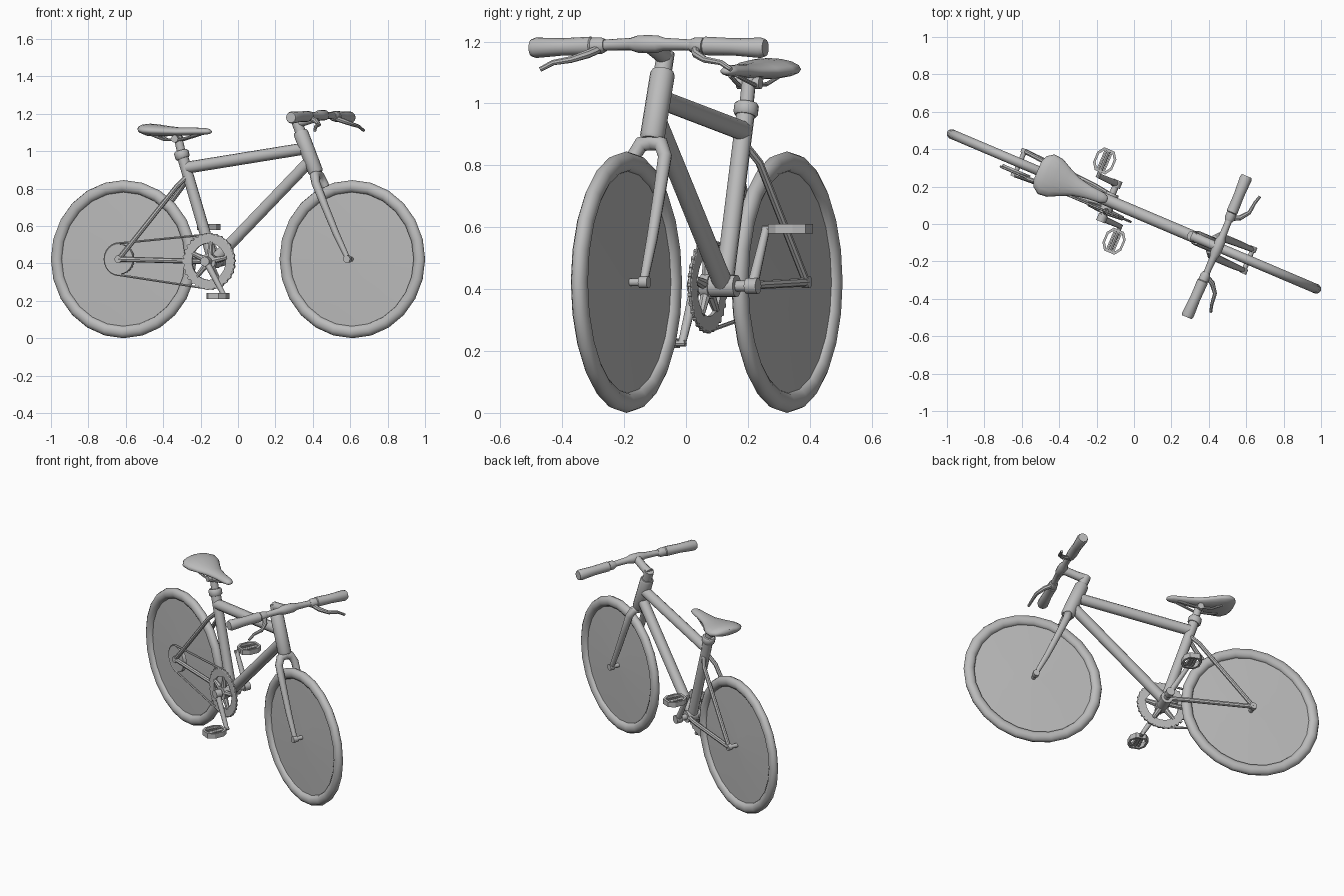
import bpy, bmesh, math
from mathutils import Vector, Matrix

if "Cube" in bpy.data.objects:
    bpy.data.objects.remove(bpy.data.objects["Cube"])

# Local frame: x = forward, y = rider's left, z = up; whole bike is turned on z
TURN = Matrix.Translation((0, 0.067, 0)) @ Matrix.Rotation(math.radians(-23), 4, 'Z')
grey = bpy.data.materials.new("plain_grey")
grey.diffuse_color = (0.5, 0.5, 0.5, 1)
grey.use_nodes = True
grey.node_tree.nodes["Principled BSDF"].inputs["Base Color"].default_value = grey.diffuse_color
TAU = math.tau


def finish(name, bm, angle=40):
    bmesh.ops.recalc_face_normals(bm, faces=bm.faces)
    me = bpy.data.meshes.new(name)
    bm.to_mesh(me)
    bm.free()
    me.materials.append(grey)
    ob = bpy.data.objects.new(name, me)
    bpy.context.collection.objects.link(ob)
    ob.matrix_world = TURN
    bpy.ops.object.select_all(action='DESELECT')
    ob.select_set(True)
    bpy.context.view_layer.objects.active = ob
    bpy.ops.object.shade_smooth_by_angle(angle=math.radians(angle))
    return ob


def loft(bm, rings, closed=False):
    """Skin a list of equal-length point rings; cap the ends unless closed."""
    vs = [[bm.verts.new(p) for p in r] for r in rings]
    n, m = len(vs[0]), len(vs)
    for i in range(m if closed else m - 1):
        a, b = vs[i], vs[(i + 1) % m]
        for k in range(n):
            bm.faces.new((a[k], a[(k + 1) % n], b[(k + 1) % n], b[k]))
    if not closed:
        bm.faces.new(vs[0])
        bm.faces.new(vs[-1])


def tube(name, pts, radii, n=12, closed=False):
    """Round tube along a path, with one radius or one per point."""
    pts = [Vector(p) for p in pts]
    m = len(pts)
    if not isinstance(radii, (list, tuple)):
        radii = [radii] * m
    rings, side = [], None
    for i, p in enumerate(pts):
        prev = pts[i - 1] if (i or closed) else p
        nxt = pts[(i + 1) % m] if (i < m - 1 or closed) else p
        t = ((nxt - p).normalized() + (p - prev).normalized()).normalized()
        if side is None:
            side = t.cross(Vector((0, 0, 1)) if abs(t.z) < .9 else Vector((0, 1, 0)))
        side = (side - t * side.dot(t)).normalized()
        up = t.cross(side)
        rings.append([p + radii[i] * (side * math.cos(TAU * k / n) + up * math.sin(TAU * k / n))
                      for k in range(n)])
    bm = bmesh.new()
    loft(bm, rings, closed)
    return finish(name, bm)


def ring_section(bm, cx, cz, profile, n):
    """Revolve a closed (radius, y) profile about a sideways axis."""
    loft(bm, [[(cx + r(i) * math.cos(TAU * i / n) if callable(r) else cx + r * math.cos(TAU * i / n), y,
                cz + (r(i) if callable(r) else r) * math.sin(TAU * i / n)) for r, y in profile]
              for i in range(n)], closed=True)


def mirrored(pts):
    return [(x, -y, z) for x, y, z in pts]


# Wheels: tyre, filled disc and axle
AX, AZ = 0.664, 0.4225
for label, x in (("rear", -AX), ("front", AX)):
    bm = bmesh.new()
    ring_section(bm, x, AZ, [(0.3895 + .033 * math.cos(TAU * k / 10), .027 * math.sin(TAU * k / 10))
                             for k in range(10)], 24)
    finish(label + "_tyre", bm, 60)
    tube(label + "_disc", [(x, -.014, AZ), (x, -.004, AZ), (x, .004, AZ), (x, .014, AZ)],
         [.02, .365, .365, .02], 24)
    tube(label + "_axle", [(x, -.075, AZ), (x, .075, AZ)], .013, 10)

# Frame tubes
BX, BZ = -0.143, 0.41
tube("seat_tube", [(BX, 0, BZ), (-.325, 0, .98)], .03)
tube("seat_collar", [(-.319, 0, .96), (-.322, 0, .968), (-.33, 0, .995), (-.332, 0, 1.002)],
     [.034, .04, .04, .034])
tube("seat_post", [(-.325, 0, .98), (-.352, 0, 1.085)], .023)
tube("top_tube", [(-.295, 0, .912), (.395, 0, 1.015)], .032)
tube("down_tube", [(BX, 0, BZ), (.425, 0, .955)], .032)
tube("head_tube", [(.362, 0, 1.105), (.366, 0, 1.095), (.45, 0, .892), (.454, 0, .882)],
     [.035, .04, .04, .035], 16)
tube("bottom_bracket", [(BX, -.045, BZ), (BX, .045, BZ)], .036, 16)
for s, label in ((1, "left"), (-1, "right")):
    tube(label + "_seat_stay", [(-.288, s * .012, .868), (-.34, s * .04, .81), (-AX, s * .068, AZ)], .013, 8)
    tube(label + "_chain_stay", [(BX, s * .03, BZ), (-.25, s * .045, .412), (-AX, s * .068, AZ)], .014, 8)
    tube(label + "_dropout", [(-AX, s * .055, AZ), (-AX, s * .08, AZ)], .02, 10)
    # Fork legs arching out of the crown
    tube(label + "_fork_leg", [(.455, 0, .875), (.46, s * .035, .868), (.475, s * .055, .83),
                               (.532, s * .058, .70), (.595, s * .06, .56), (AX, s * .06, AZ)],
         [.028, .026, .023, .02, .018, .014], 10)
    tube(label + "_fork_tip", [(AX, s * .048, AZ), (AX, s * .078, AZ)], .02, 10)

# Stem, handlebar, grips and brake levers
tube("steerer", [(.366, 0, 1.095), (.338, 0, 1.165)], .029)
tube("stem", [(.338, 0, 1.15), (.40, 0, 1.165), (.487, 0, 1.192)], [.028, .025, .025])
half = [(.487, .0, 1.192), (.487, .035, 1.192), (.487, .06, 1.192), (.486, .13, 1.19), (.485, .22, 1.184)]
rad = [.029, .028, .02, .018, .018]
tube("handlebar", mirrored(half[:0:-1]) + half, rad[:0:-1] + rad)
grip = [(.484, .195, 1.186), (.484, .20, 1.186), (.483, .30, 1.183), (.481, .395, 1.18), (.481, .41, 1.18)]
lever = [(.495, .17, 1.175), (.535, .19, 1.16), (.57, .235, 1.142), (.577, .295, 1.132), (.588, .335, 1.11)]
for label, f in (("left", list), ("right", mirrored)):
    tube(label + "_grip", f(grip), [.024, .03, .028, .033, .028])
    tube(label + "_brake_lever", f(lever), [.014, .014, .011, .009, .008], 8)
    tube(label + "_lever_clamp", f([(.486, .15, 1.188), (.485, .165, 1.187), (.485, .195, 1.186)]),
         [.021, .027, .027])

# Saddle: sections of (x, half width, top, bottom)
bm = bmesh.new()
rings = []
for x, w, top, bot in [(-.56, .055, 1.135, 1.108), (-.545, .09, 1.143, 1.092), (-.51, .115, 1.147, 1.08),
                       (-.46, .11, 1.143, 1.078), (-.40, .08, 1.134, 1.08), (-.34, .052, 1.127, 1.082),
                       (-.26, .036, 1.126, 1.085), (-.19, .03, 1.124, 1.088), (-.165, .022, 1.118, 1.092),
                       (-.155, .01, 1.11, 1.098)]:
    mid = bot + (top - bot) * .45
    rings.append([(x, w * math.cos(a), mid + math.sin(a) * ((top - mid) if k < 8 else (mid - bot)))
                  for k in range(16) for a in [TAU * k / 16]])
loft(bm, rings)
finish("saddle", bm, 60)
for s, label in ((1, "left"), (-1, "right")):
    tube(label + "_saddle_rail", [(-.49, s * .05, 1.09), (-.42, s * .032, 1.062), (-.33, s * .028, 1.06),
                                  (-.22, s * .012, 1.09)], .007, 8)
tube("saddle_clamp", [(-.352, -.04, 1.066), (-.352, .04, 1.066)], .02, 10)

# Chainring with teeth, spider arms, rear sprocket and chain
CY = -.058
bm = bmesh.new()
tooth = lambda i: .153 if i % 4 < 2 else .144
ring_section(bm, BX, BZ, [(tooth, CY - .006), (tooth, CY + .006), (.098, CY + .006), (.098, CY - .006)], 120)
finish("chainring", bm, 30)
for i in range(5):
    a = TAU * i / 5 - 1.05
    tube("spider_arm", [(BX, CY, BZ), (BX + .106 * math.cos(a), CY, BZ + .106 * math.sin(a))], [.02, .012], 8)
tube("spider_hub", [(BX, CY - .015, BZ), (BX, CY + .015, BZ)], .042, 16)
tube("rear_sprocket", [(-AX, CY - .005, AZ), (-AX, CY + .018, AZ)], .08, 24)
loop = [(-AX + .085 * math.cos(a), CY, AZ + .085 * math.sin(a))
        for a in [math.radians(90 + 180 * k / 12) for k in range(13)]]
loop += [(BX + .145 * math.cos(a), CY, BZ + .145 * math.sin(a))
         for a in [math.radians(-98 + 196 * k / 16) for k in range(17)]]
tube("chain", loop, .0065, 6, closed=True)

# Cranks and cage pedals, right one forward and low
tube("crank_spindle", [(BX, -.115, BZ), (BX, .115, BZ)], .018)
for s, label in ((1, "left"), (-1, "right")):
    px, pz = BX - s * .107, BZ + s * .185
    tube(label + "_crank", [(BX, s * .10, BZ), (px, s * .102, pz)], [.018, .013], 10)
    tube(label + "_crank_boss", [(BX, s * .08, BZ), (BX, s * .12, BZ)], .026)
    tube(label + "_pedal_axle", [(px, s * .09, pz), (px, s * .25, pz)], .011, 8)
    bm = bmesh.new()
    shape = [(.03, -.066), (.055, -.03), (.055, .03), (.03, .066),
             (-.03, .066), (-.055, .03), (-.055, -.03), (-.03, -.066)]
    loft(bm, [[(px + x * k, s * .188 + y * k, pz + z) for k, z in
               ((1, -.016), (1, .016), (.78, .016), (.78, -.016))] for x, y in shape], closed=True)
    for dx in (-.018, .018):
        bmesh.ops.create_cube(bm, size=1, matrix=Matrix.Translation((px + dx, s * .188, pz))
                              @ Matrix.Diagonal((.01, .11, .02, 1)))
    finish(label + "_pedal", bm, 30)
